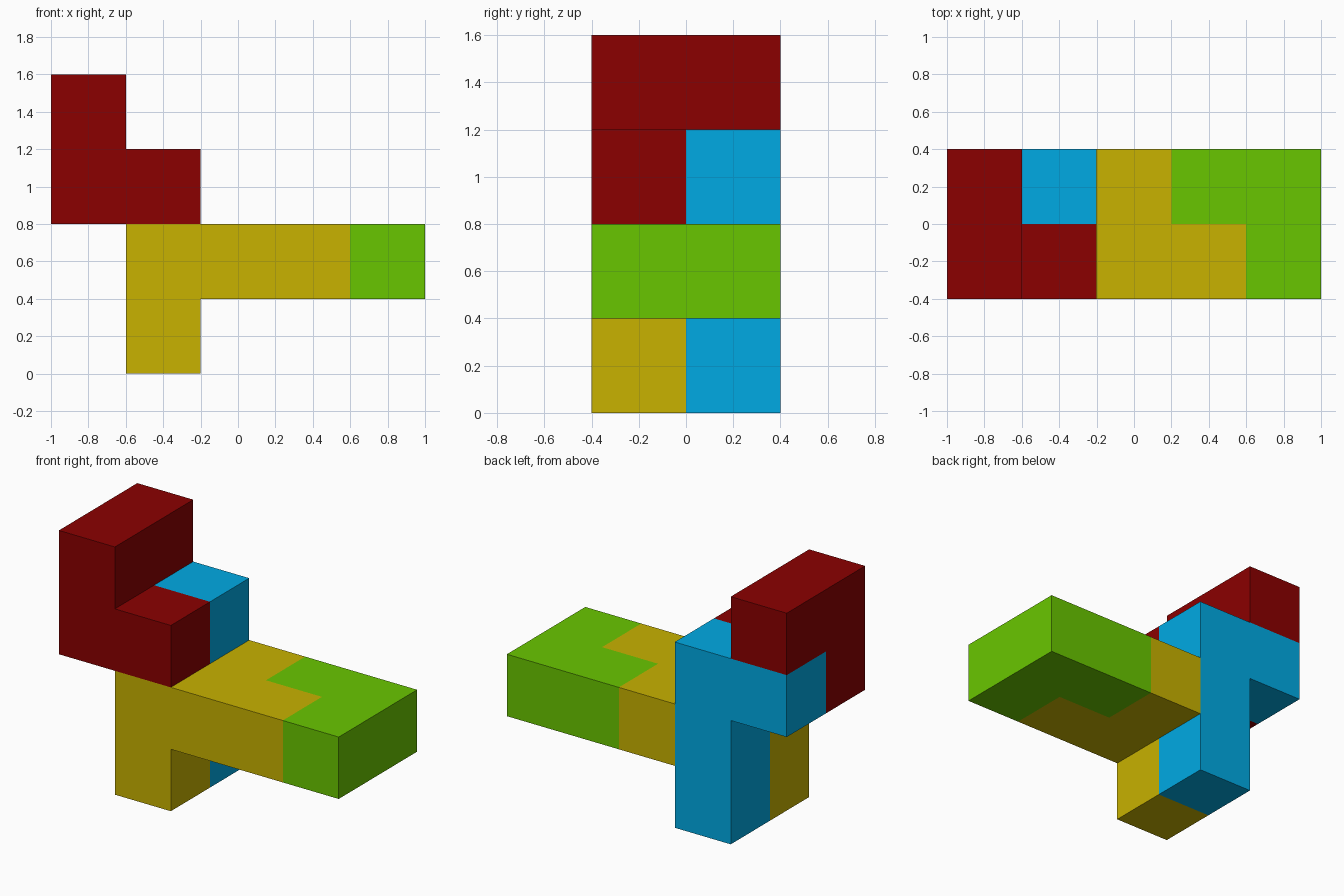
import bpy, bmesh
from mathutils import Vector

if "Cube" in bpy.data.objects:
    bpy.data.objects.remove(bpy.data.objects["Cube"])

CELL = 0.4
ORIGIN = Vector((-1.0, -0.4, 0.0))   # low corner of the cell grid


def material(name, rgb):
    """Flat material from 0-255 sRGB values."""
    lin = [((c / 255 + 0.055) / 1.055) ** 2.4 if c > 10 else c / 255 / 12.92 for c in rgb]
    mat = bpy.data.materials.new(name)
    mat.diffuse_color = (*lin, 1.0)
    mat.use_nodes = True
    mat.node_tree.nodes["Principled BSDF"].inputs["Base Color"].default_value = mat.diffuse_color
    return mat


def piece(name, mat, cells):
    """One closed solid made of unit cells, without faces between its own cells."""
    bm = bmesh.new()
    for cell in cells:
        for axis in range(3):
            for side in (0, 1):
                near = list(cell)
                near[axis] += 2 * side - 1
                if tuple(near) in cells:
                    continue
                u, v = (axis + 1) % 3, (axis + 2) % 3
                corners = []
                for a, b in ((0, 0), (1, 0), (1, 1), (0, 1)):
                    p = Vector(cell)
                    p[axis] += side
                    p[u] += a
                    p[v] += b
                    corners.append(bm.verts.new(ORIGIN + p * CELL))
                bm.faces.new(corners if side else corners[::-1])
    bmesh.ops.remove_doubles(bm, verts=bm.verts, dist=1e-4)
    bmesh.ops.dissolve_limit(bm, angle_limit=0.01, verts=bm.verts, edges=bm.edges)
    mesh = bpy.data.meshes.new(name)
    bm.to_mesh(mesh)
    bm.free()
    mesh.materials.append(mat)
    bpy.context.collection.objects.link(bpy.data.objects.new(name, mesh))


# Upper left block with a foot to the right and an overhang at the back
piece("red_top_piece", material("dark red", (139, 0, 0)),
      {(0, 0, 2), (0, 0, 3), (0, 1, 3), (1, 0, 2)})

# Back column with an arm under the red overhang
piece("blue_column_piece", material("blue", (0, 170, 228)),
      {(1, 1, 0), (1, 1, 1), (1, 1, 2), (0, 1, 2)})

# Front leg and the near half of the beam
piece("yellow_leg_piece", material("mustard yellow", (200, 178, 0)),
      {(1, 0, 0), (1, 0, 1), (2, 0, 1), (3, 0, 1), (2, 1, 1)})

# Corner at the right end of the beam
piece("green_end_piece", material("green", (105, 198, 0)),
      {(3, 1, 1), (4, 1, 1), (4, 0, 1)})
